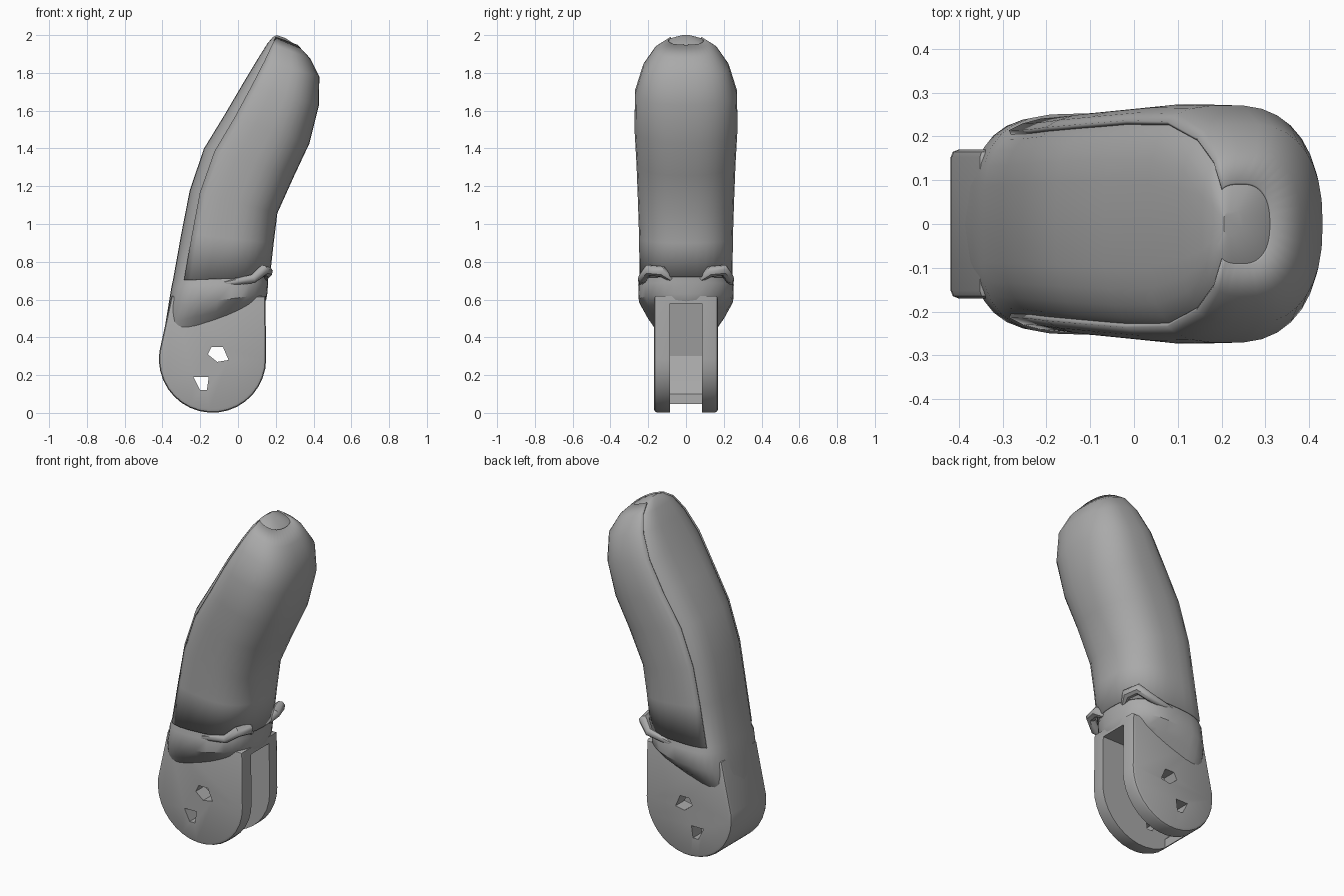
import bpy, bmesh
from math import cos, sin, pi, radians
from mathutils import Vector

cube = bpy.data.objects.get("Cube")
if cube:
    bpy.data.objects.remove(cube)

grey = bpy.data.materials.new("plain grey")
grey.use_nodes = True
GREY = (0.4, 0.4, 0.4, 1)
grey.diffuse_color = GREY
grey.node_tree.nodes["Principled BSDF"].inputs["Base Color"].default_value = GREY


def add_object(name, bm):
    bmesh.ops.recalc_face_normals(bm, faces=bm.faces[:])
    mesh = bpy.data.meshes.new(name)
    bm.to_mesh(mesh)
    bm.free()
    mesh.materials.append(grey)
    obj = bpy.data.objects.new(name, mesh)
    bpy.context.collection.objects.link(obj)
    return obj


def smooth(obj, degrees=32):
    bpy.ops.object.select_all(action='DESELECT')
    obj.select_set(True)
    bpy.context.view_layer.objects.active = obj
    bpy.ops.object.shade_smooth_by_angle(angle=radians(degrees))


def spow(v, n):
    return (1 if v >= 0 else -1) * abs(v) ** (2 / n)


def section(back, front, width, angles, scale=1):
    """Rounded front half, flatter back half, between two side points."""
    b, f = Vector((back[0], 0, back[1])), Vector((front[0], 0, front[1]))
    mid, half = (b + f) / 2, (f - b) / 2
    pts = []
    for t in angles:
        n = 2.4 if cos(t) >= 0 else 3.3
        pts.append(mid + half * spow(cos(t), n) * scale
                   + Vector((0, width * scale * spow(sin(t), n), 0)))
    return pts


def loft(name, rings, angles, closed, scale=1):
    bm = bmesh.new()
    rows = [[bm.verts.new(p) for p in section(*r, angles, scale)] for r in rings]
    count = len(angles)
    for a, b in zip(rows, rows[1:]):
        for i in range(count if closed else count - 1):
            j = (i + 1) % count
            bm.faces.new((a[i], a[j], b[j], b[i]))
    if closed:
        bm.faces.new(rows[0])
        bm.faces.new(rows[-1])
    return add_object(name, bm)


def prism(name, outline, y0, y1, bevel=0):
    bm = bmesh.new()
    face = bm.faces.new([bm.verts.new((x, y0, z)) for x, z in outline])
    ext = bmesh.ops.extrude_face_region(bm, geom=[face])
    verts = [g for g in ext["geom"] if isinstance(g, bmesh.types.BMVert)]
    bmesh.ops.translate(bm, verts=verts, vec=(0, y1 - y0, 0))
    if bevel:
        rim = [e for e in bm.edges if abs(e.verts[0].co.y - e.verts[1].co.y) < 1e-4]
        bmesh.ops.bevel(bm, geom=rim, offset=bevel, segments=2, profile=0.5,
                        affect='EDGES')
    return add_object(name, bm)


def cut(obj, cutter):
    mod = obj.modifiers.new("cut", 'BOOLEAN')
    mod.operation = 'DIFFERENCE'
    mod.solver = 'EXACT'
    mod.object = cutter
    cutter.hide_render = True
    cutter.hide_set(True)


# Sections from the fork up to the tip: back point, front point, half width
collar = [
    ((-.395, .40), (.14, .58), .168),
    ((-.385, .47), (.15, .60), .21),
    ((-.37, .56), (.155, .63), .25),
    ((-.352, .67), (.16, .69), .253),
]
finger = [
    ((-.345, .70), (.16, .72), .238),
    ((-.30, .95), (.18, .90), .24),
    ((-.255, 1.18), (.20, 1.06), .246),
    ((-.18, 1.40), (.29, 1.26), .254),
    ((-.07, 1.58), (.37, 1.43), .264),
    ((.03, 1.75), (.42, 1.63), .262),
    ((.105, 1.875), (.423, 1.78), .22),
    ((.155, 1.955), (.375, 1.875), .16),
    ((.185, 1.99), (.31, 1.945), .09),
    ((.205, 2.0), (.25, 1.985), .03),
]
around = [2 * pi * i / 32 for i in range(32)]
core = loft("finger_core", collar + finger, around, True)

# Front skin, leaving the flat back plate exposed behind a seam
arc = [radians(-128 + 256 * i / 24) for i in range(25)]
skin = loft("finger_skin", finger[:-1], arc, False, 1.012)
solid = skin.modifiers.new("thickness", 'SOLIDIFY')
solid.thickness = 0.012
solid.offset = 0

# Fork block with a round lower end
cx, cz, r = -.135, .285, .284
low = [(cx + r * cos(a), cz + r * sin(a))
       for a in [radians(172 + 188 * i / 18) for i in range(19)]]
fork = prism("fork", low + [(.145, .62), (-.352, .62)], -.17, .17, .018)

# Slot between the prongs, leaving a curved back wall
slot = prism("slot_cutter",
             [(-.28, -.2), (-.29, .10), (-.35, .17), (-.385, .30),
              (-.33, .58), (.5, .58), (.5, -.2)], -.085, .085)
cut(core, slot)
cut(fork, slot)

# Small openings through the prongs
openings = [
    [(-.16, .31), (-.14, .35), (-.08, .35), (-.05, .28), (-.11, .27)],
    [(-.20, .12), (-.165, .12), (-.155, .19), (-.235, .19)],
]
for i, outline in enumerate(openings):
    cut(fork, prism(f"opening_cutter_{i + 1}", outline, -.4, .4))

for part in (core, skin, fork):
    smooth(part)

# Raised lips where the collar meets the finger, one on each side
path = [(.14, .08, .71), (.155, .125, .748), (.135, .20, .755),
        (.08, .232, .71), (-.06, .236, .685), (-.24, .20, .68)]
sizes = [.5, 1, 1, .8, .5, .3]
for side, name in ((1, "back_lip"), (-1, "front_lip")):
    curve = bpy.data.curves.new(name, 'CURVE')
    curve.dimensions = '3D'
    curve.bevel_depth = .03
    curve.bevel_resolution = 2
    curve.use_fill_caps = True
    line = curve.splines.new('POLY')
    line.points.add(len(path) - 1)
    for p, (x, y, z), s in zip(line.points, path, sizes):
        p.co = (x, y * side, z, 1)
        p.radius = s
    curve.materials.append(grey)
    lip = bpy.data.objects.new(name, curve)
    bpy.context.collection.objects.link(lip)
    bpy.ops.object.select_all(action='DESELECT')
    lip.select_set(True)
    bpy.context.view_layer.objects.active = lip
    bpy.ops.object.convert(target='MESH')
    smooth(lip, 45)
